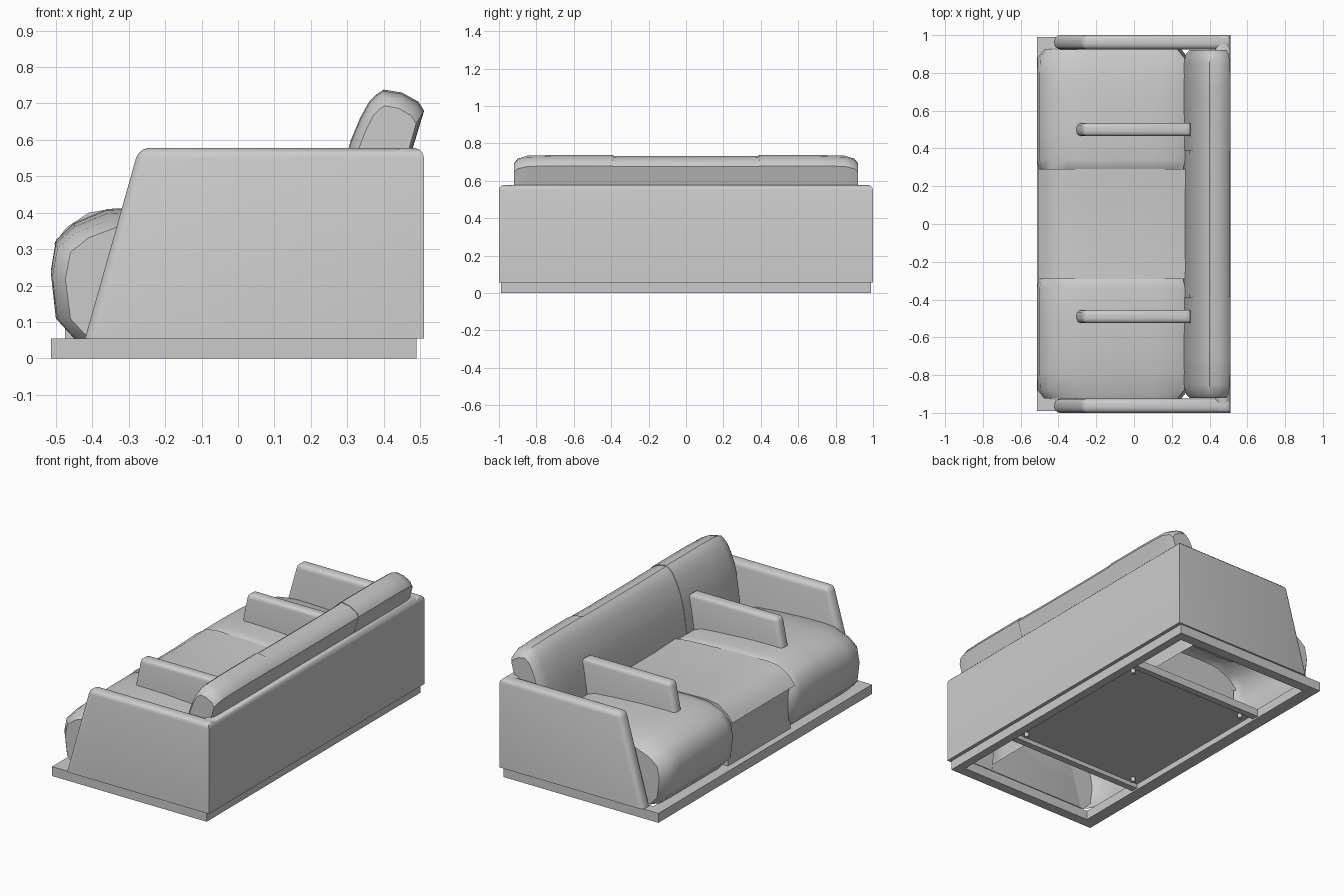
import bpy, bmesh, math

if "Cube" in bpy.data.objects:
    bpy.data.objects.remove(bpy.data.objects["Cube"])


def finish(name, bm, angle=40):
    bmesh.ops.recalc_face_normals(bm, faces=bm.faces)
    me = bpy.data.meshes.new(name)
    bm.to_mesh(me)
    bm.free()
    ob = bpy.data.objects.new(name, me)
    bpy.context.collection.objects.link(ob)
    bpy.ops.object.select_all(action='DESELECT')
    bpy.context.view_layer.objects.active = ob
    ob.select_set(True)
    bpy.ops.object.shade_smooth_by_angle(angle=math.radians(angle))
    return ob


def loft(name, rings, closed=False, angle=40):
    """Skin a list of equal-length point rings and cap both ends."""
    bm = bmesh.new()
    vs = [[bm.verts.new(p) for p in r] for r in rings]
    n = len(vs[0])
    for a, b in zip(vs, vs[1:]):
        for i in range(n if closed else n - 1):
            j = (i + 1) % n
            bm.faces.new((a[i], a[j], b[j], b[i]))
    bm.faces.new(vs[0])
    bm.faces.new(vs[-1][::-1])
    return finish(name, bm, angle)


def slab(name, profile, y0, y1, pick, width):
    """Extruded xz profile; edges chosen by pick() get rounded."""
    bm = bmesh.new()
    a = [bm.verts.new((x, y0, z)) for x, z in profile]
    f = bm.faces.new(a)
    r = bmesh.ops.extrude_face_region(bm, geom=[f])
    for v in r['geom']:
        if isinstance(v, bmesh.types.BMVert):
            v.co.y = y1
    edges = [e for e in bm.edges if pick(e.verts[0].co, e.verts[1].co)]
    if edges:
        bmesh.ops.bevel(bm, geom=edges, offset=width, segments=3,
                        profile=0.5, affect='EDGES')
    return finish(name, bm)


def box(name, x0, x1, y0, y1, z0, z1):
    return slab(name, [(x0, z0), (x1, z0), (x1, z1), (x0, z1)], y0, y1,
                lambda p, q: False, 0)


# plinth frame, cross rails and underside panel
box("plinth_front", -.514, -.44, -.99, .99, 0, .055)
box("plinth_back", .44, .49, -.99, .99, 0, .055)
for s, side in ((1, "left"), (-1, "right")):
    y0, y1 = sorted((s * .93, s * .99))
    box("plinth_" + side, -.44, .44, y0, y1, 0, .055)
    y0, y1 = sorted((s * .50, s * .54))
    box("cross_rail_" + side, -.44, .44, y0, y1, .01, .055)
box("underside_panel", -.44, .44, -.50, .50, .035, .05)
for x in (-.38, .39):
    for y in (-.46, .46):
        bm = bmesh.new()
        bmesh.ops.create_cone(bm, cap_ends=True, segments=10, radius1=.013,
                              radius2=.013, depth=.03)
        bmesh.ops.translate(bm, verts=bm.verts, vec=(x, y, .025))
        finish("bolt", bm)

# outer arms, back panel and inner armrests
arm = [(-.42, .055), (-.272, .578), (.511, .578), (.511, .055)]
rest = [(-.318, .34), (-.27, .578), (.30, .578), (.30, .34)]
rounded = lambda p, q: (p.z > .5 and q.z > .5) or (max(p.z, q.z) > .5 and max(p.x, q.x) < 0)
for s, side in ((1, "left"), (-1, "right")):
    slab("arm_" + side, arm, *sorted((s * .925, s * 1.0)), rounded, .028)
    slab("inner_armrest_" + side, rest,
         *sorted((s * .495 - .03, s * .495 + .04)), rounded, .024)
slab("back_panel", [(.43, .055), (.43, .578), (.511, .578), (.511, .055)],
     -1, 1, lambda p, q: p.z > .5 and q.z > .5, .028)

# end seats: open-bottomed cushions with softened ends
seat = [(-.45, .055), (-.50, .11), (-.514, .24), (-.50, .325), (-.45, .372),
        (-.36, .410), (-.25, .415), (-.1, .412), (.1, .40), (.22, .39),
        (.27, .37), (.29, .055)]


def seat_ring(y, pull, drop):
    return [(x + pull * (x < -.3) - pull * (x > .2),
             y, z - drop * min(1, max(0, (z - .1) / .3))) for x, z in seat]


for s, side in ((1, "left"), (-1, "right")):
    stations = [(.262, .035, .035), (.285, .01, .01), (.34, 0, 0), (.5, 0, 0),
                (.65, 0, .003), (.78, 0, .012), (.88, .004, .03), (.925, .04, .045)]
    loft("seat_" + side, [seat_ring(s * y, p, d) for y, p, d in stations])

# middle seat with a recessed front
mid = [(-.475, .055), (-.478, .30), (-.505, .315), (-.47, .36), (-.41, .40),
       (-.34, .412), (-.2, .408), (0, .402), (.2, .392), (.28, .38), (.29, .055)]
loft("seat_middle", [[(x, y, z - d * (z > .32)) for x, z in mid]
                     for y, d in ((-.29, .0), (-.1, .008), (.1, .008), (.29, .0))])

# back cushion: leaning roll in three sections
roll = [(.26, .33), (.275, .43), (.29, .53), (.31, .60), (.335, .66), (.36, .705),
        (.38, .725), (.40, .738), (.45, .730), (.495, .705), (.511, .68),
        (.48, .578), (.44, .45)]


def roll_ring(y, shrink):
    return [(.41 + (x - .41) * (1 - shrink), y,
             .45 + (z - .45) * (1 - shrink * .7) if z > .45 else z) for x, z in roll]


for s, side in ((1, "left"), (-1, "right")):
    loft("back_cushion_" + side, [roll_ring(s * y, k) for y, k in (
        (.39, .0), (.7, .0), (.85, .02), (.90, .10), (.92, .22))])
loft("back_cushion_middle", [roll_ring(y, k) for y, k in (
    (-.39, .02), (-.2, .03), (.2, .03), (.39, .02))])
